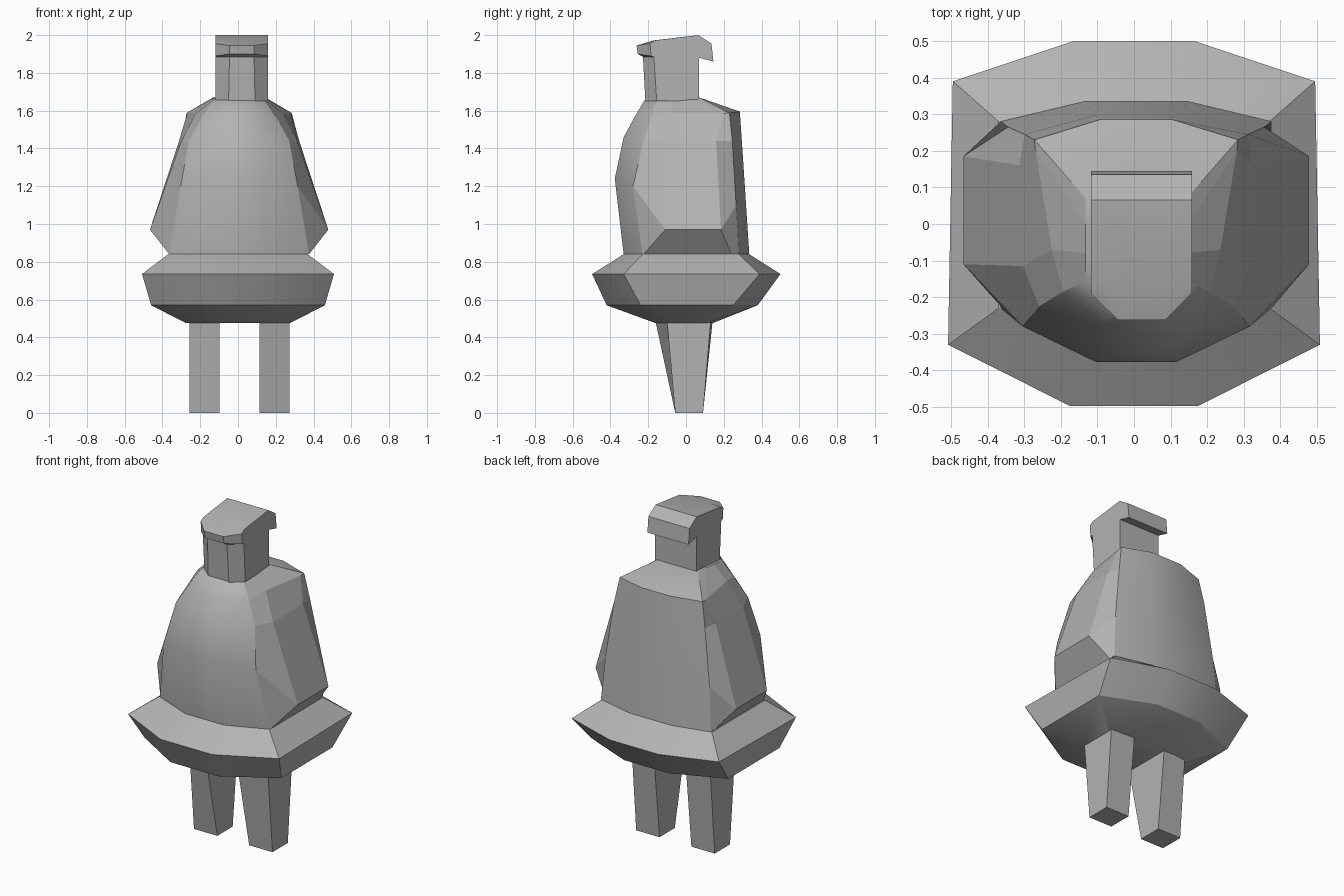
import bpy, bmesh, math

if "Cube" in bpy.data.objects:
    bpy.data.objects.remove(bpy.data.objects["Cube"])

# One mid-dark grey for the whole model
grey = bpy.data.materials.new("mid_grey")
grey.diffuse_color = (0.45, 0.45, 0.45, 1)
grey.use_nodes = True
grey.node_tree.nodes["Principled BSDF"].inputs["Base Color"].default_value = grey.diffuse_color


def loft(name, rings, angle=26, flat_cols=()):
    """Skin closed rings of 3D points, cap both ends; flat_cols stay unsmoothed."""
    bm = bmesh.new()
    vs = [[bm.verts.new(p) for p in r] for r in rings]
    n = len(vs[0])
    for a, b in zip(vs, vs[1:]):
        for j in range(n):
            k = (j + 1) % n
            f = bm.faces.new((a[j], a[k], b[k], b[j]))
            f.material_index = int(j in flat_cols)   # temporary tag
    bm.faces.new(vs[0][::-1])
    bm.faces.new(vs[-1])
    bmesh.ops.recalc_face_normals(bm, faces=bm.faces)
    me = bpy.data.meshes.new(name)
    bm.to_mesh(me)
    bm.free()
    ob = bpy.data.objects.new(name, me)
    bpy.context.collection.objects.link(ob)
    bpy.ops.object.select_all(action='DESELECT')
    ob.select_set(True)
    bpy.context.view_layer.objects.active = ob
    bpy.ops.object.shade_smooth_by_angle(angle=math.radians(angle))
    for p in me.polygons:
        if p.material_index:
            p.use_smooth = False
            p.material_index = 0
    me.materials.append(grey)
    return ob


def mirrored(half, cx):
    """Right half of a ring, front to back, completed about x = cx."""
    return ([(cx + x, y, z) for x, y, z in half] +
            [(cx - x, y, z) for x, y, z in reversed(half)])


def flat(z, pts):
    return [(x, y, z) for x, y in pts]


# Flared octagonal skirt
skirt = [
    flat(0.475, [(.11, -.16), (.275, -.10), (.275, .11), (.11, .14)]),
    flat(0.57, [(.16, -.42), (.46, -.24), (.46, .25), (.15, .38)]),
    flat(0.735, [(.175, -.497), (.508, -.33), (.495, .39), (.165, .5)]),
    flat(0.84, [(.13, -.33), (.37, -.23), (.37, .28), (.14, .335)]),
]
loft("skirt", [mirrored(r, 0) for r in skirt])

# Torso with faceted arms moulded into its sides
torso = [
    flat(0.84, [(.13, -.33), (.37, -.23), (.37, -.225), (.37, .24), (.37, .28), (.14, .335)]),
    [(.11, -.377, 1.24), (.31, -.28, 1.20), (.472, -.11, .97),
     (.472, .185, .97), (.35, .265, 1.10), (.13, .318, 1.10)],
    [(.10, -.33, 1.46), (.265, -.225, 1.44), (.31, -.115, 1.43),
     (.318, .16, 1.44), (.305, .245, 1.44), (.11, .297, 1.42)],
    [(.088, -.27, 1.57), (.20, -.185, 1.56), (.23, -.07, 1.585),
     (.275, .20, 1.585), (.278, .23, 1.588), (.10, .285, 1.595)],
    [(.07, -.22, 1.655), (.138, -.155, 1.655), (.138, -.08, 1.66),
     (.138, .0, 1.667), (.138, .07, 1.67), (.06, .07, 1.67)],
]
loft("torso", [mirrored(r, 0.006) for r in torso], 60, {1, 2, 3, 7, 8, 9})

# Head with chamfered front and a small brim
head = [
    [(.07, -.215, 1.65), (.138, -.155, 1.65), (.138, .07, 1.65)],
    [(.065, -.228, 1.885), (.138, -.17, 1.885), (.138, .07, 1.88)],
    [(.065, -.255, 1.90), (.138, -.185, 1.89), (.138, .07, 1.90)],
    [(.065, -.262, 1.945), (.138, -.19, 1.955), (.138, .07, 1.95)],
    [(.065, -.17, 1.972), (.138, -.165, 1.972), (.138, .066, 2.0)],
]
loft("head", [mirrored(r, 0.02) for r in head])

# Overhanging flap at the back of the head
flap = [(.066, 2.0), (.135, 1.955), (.145, 1.86), (.07, 1.88)]
loft("head_back_flap", [[(x, y, z) for y, z in flap] for x in (-.118, .158)])

# Tapered legs
for side, name in ((1, "leg_right"), (-1, "leg_left")):
    xs = [side * x + 0.008 for x in (.107, .264)]
    top = [(xs[0], -.16, .478), (xs[1], -.10, .478), (xs[1], .13, .478), (xs[0], .14, .478)]
    foot = [(xs[0], -.057, 0), (xs[1], -.057, 0), (xs[1], .09, 0), (xs[0], .09, 0)]
    loft(name, [foot, top])
